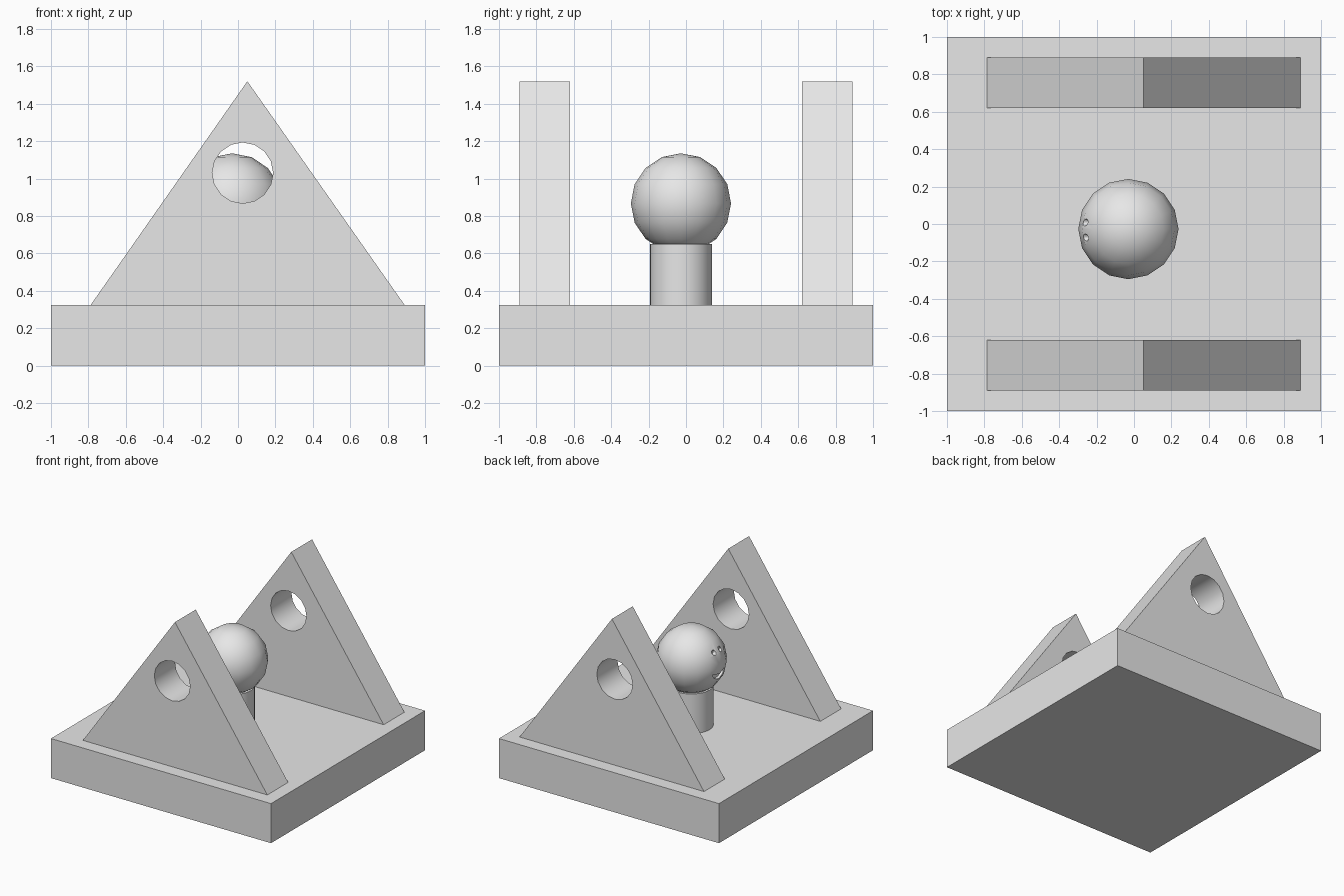
import bpy, bmesh, math
from mathutils import Vector

cube = bpy.data.objects.get("Cube")
if cube:
    bpy.data.objects.remove(cube, do_unlink=True)

grey = bpy.data.materials.new("light_grey")
grey.use_nodes = True
GREY = (0.8, 0.8, 0.8, 1)
grey.diffuse_color = GREY
grey.node_tree.nodes["Principled BSDF"].inputs["Base Color"].default_value = GREY

BALL = Vector((-0.03, -0.027, 0.867))
RADIUS = 0.268


def finish(obj, name):
    obj.name = name
    obj.data.materials.clear()
    obj.data.materials.append(grey)
    return obj


def prism(name, outline, depth):
    """Extrude a closed outline of 3D points along a vector."""
    bm = bmesh.new()
    face = bm.faces.new([bm.verts.new(p) for p in outline])
    out = bmesh.ops.extrude_face_region(bm, geom=[face])
    moved = [v for v in out["geom"] if isinstance(v, bmesh.types.BMVert)]
    bmesh.ops.translate(bm, verts=moved, vec=depth)
    bmesh.ops.recalc_face_normals(bm, faces=bm.faces)
    mesh = bpy.data.meshes.new(name)
    bm.to_mesh(mesh)
    bm.free()
    obj = bpy.data.objects.new(name, mesh)
    bpy.context.collection.objects.link(obj)
    return finish(obj, name)


def cylinder(name, radius, depth, location, sides, rotation=(0, 0, 0)):
    bpy.ops.mesh.primitive_cylinder_add(vertices=sides, radius=radius, depth=depth,
                                        location=location, rotation=rotation)
    return finish(bpy.context.object, name)


def activate(obj):
    bpy.ops.object.select_all(action='DESELECT')
    obj.select_set(True)
    bpy.context.view_layer.objects.active = obj


def cut(obj, cutter):
    activate(obj)
    mod = obj.modifiers.new("cut", 'BOOLEAN')
    mod.operation = 'DIFFERENCE'
    mod.solver = 'EXACT'
    mod.object = cutter
    bpy.ops.object.modifier_apply(modifier=mod.name)
    bpy.data.objects.remove(cutter, do_unlink=True)


def smooth(obj):
    activate(obj)
    bpy.ops.object.shade_smooth_by_angle(angle=math.radians(30))


# Base slab
prism("base", [(-1, -1, 0), (1, -1, 0), (1, 1, 0), (-1, 1, 0)], (0, 0, 0.325))

# Two triangular walls with round windows
for name, y in (("front_wall", -0.89), ("back_wall", 0.62)):
    wall = prism(name, [(-0.787, y, 0.325), (0.89, y, 0.325), (0.05, y, 1.52)],
                 (0, 0.27, 0))
    hole = cylinder("hole_cutter", 0.163, 0.6, (0.025, y + 0.135, 1.03), 16,
                    (math.pi / 2, 0, 0))
    cut(wall, hole)
    smooth(wall)

# Post
smooth(cylinder("post", 0.165, 0.327, (BALL.x, BALL.y, 0.4865), 32))

# Ball
bpy.ops.mesh.primitive_uv_sphere_add(segments=16, ring_count=8, radius=RADIUS, location=BALL)
ball = finish(bpy.context.object, "ball")

# Eye sockets
for y in (0.035, -0.045):
    cut(ball, cylinder("eye_cutter", 0.019, 0.1, BALL + Vector((-0.26, y, 0.12)), 12,
                       (0, math.pi / 2, 0)))

# Smile: a crescent recess between two arcs
steps = 8
arc = [math.pi * i / steps for i in range(steps + 1)]
lower = [(-0.08 * math.cos(a), -0.03 - 0.07 * math.sin(a)) for a in arc]
upper = [(0.08 * math.cos(a), -0.03 - 0.025 * math.sin(a)) for a in arc[1:-1]]
outline = [BALL + Vector((-0.35, y - 0.005, z)) for y, z in lower + upper]
cut(ball, prism("smile_cutter", outline, (0.13, 0, 0)))
smooth(ball)
